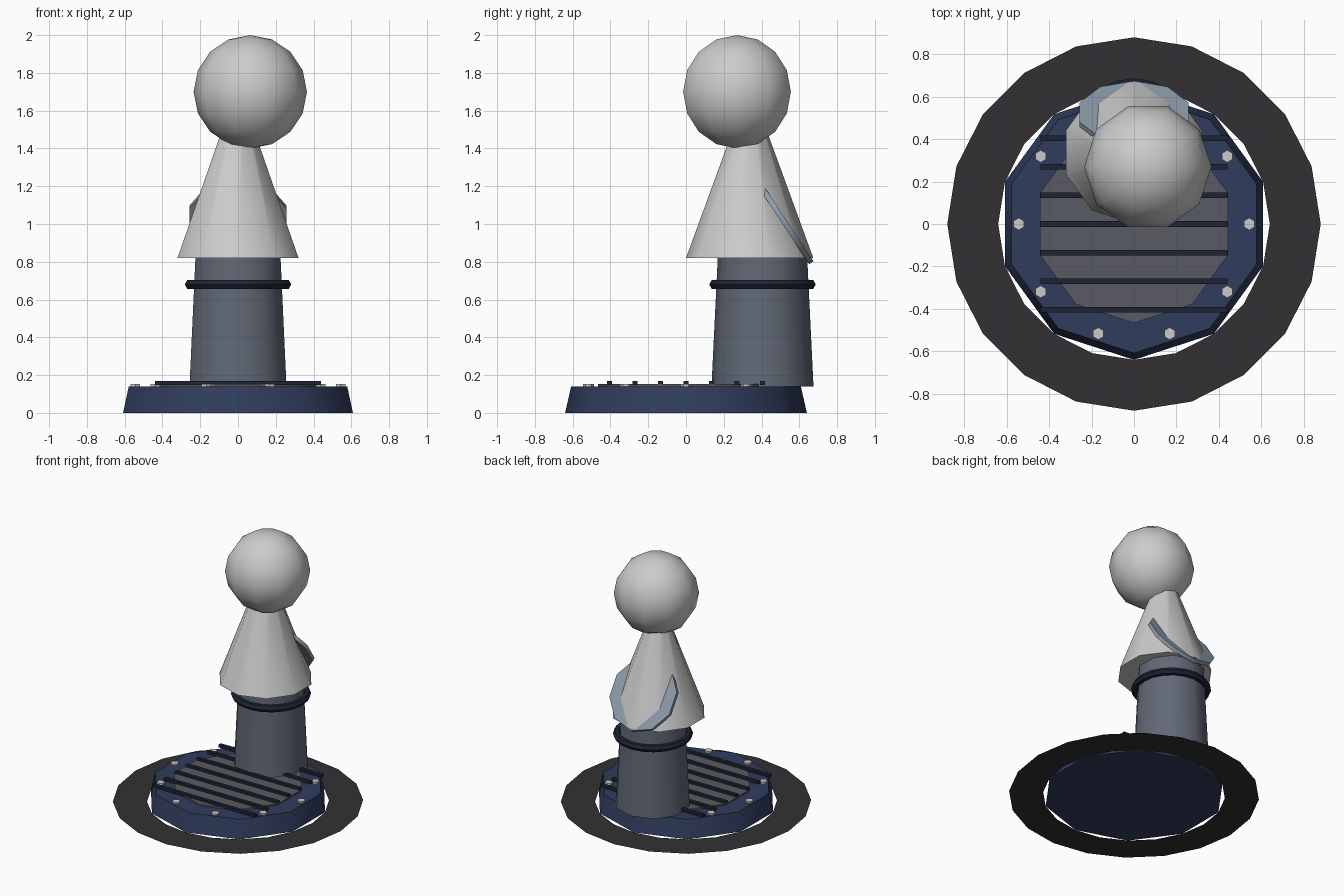
import bpy, bmesh
from math import sin, cos, pi, radians, atan2
from mathutils import Matrix

if "Cube" in bpy.data.objects:
    bpy.data.objects.remove(bpy.data.objects["Cube"])


def material(name, rgb):
    m = bpy.data.materials.new(name)
    m.diffuse_color = (*rgb, 1)
    m.use_nodes = True
    m.node_tree.nodes["Principled BSDF"].inputs["Base Color"].default_value = m.diffuse_color
    return m


navy = material("navy", (0.03, 0.046, 0.11))
dark = material("dark_navy", (0.012, 0.017, 0.032))
soot = material("soot", (0.032, 0.03, 0.034))
steel = material("steel", (0.1, 0.105, 0.125))
slate = material("slate", (0.12, 0.14, 0.18))
pale_blue = material("pale_blue", (0.27, 0.33, 0.41))


def finish(name, bm, mat, loc=(0, 0, 0), rot=(0, 0, 0), smooth=True):
    me = bpy.data.meshes.new(name)
    bm.to_mesh(me)
    bm.free()
    ob = bpy.data.objects.new(name, me)
    bpy.context.collection.objects.link(ob)
    ob.location, ob.rotation_euler = loc, rot
    if mat:
        me.materials.append(mat)
    if smooth:
        bpy.ops.object.select_all(action='DESELECT')
        ob.select_set(True)
        bpy.context.view_layer.objects.active = ob
        bpy.ops.object.shade_smooth_by_angle(angle=radians(40))
    return ob


def lathe(name, profile, sides, mat=None, start=pi / 2, cap=True, loop=False, **kw):
    """Spin (radius, z) points around z; cap the ends or close the profile."""
    bm = bmesh.new()
    rings = [[bm.verts.new((r * cos(start + 2 * pi * i / sides),
                            r * sin(start + 2 * pi * i / sides), z))
              for i in range(sides)] for r, z in profile]
    pairs = list(zip(rings, rings[1:])) + ([(rings[-1], rings[0])] if loop else [])
    for a, b in pairs:
        for i in range(sides):
            j = (i + 1) % sides
            bm.faces.new((a[i], a[j], b[j], b[i]))
    if cap:
        bm.faces.new(rings[0][::-1])
        bm.faces.new(rings[-1])
    bmesh.ops.remove_doubles(bm, verts=bm.verts, dist=1e-5)
    if cap or loop or profile[0][0] < 1e-6:
        bmesh.ops.recalc_face_normals(bm, faces=bm.faces)
    return finish(name, bm, mat, **kw)


# flat scorched ring on the ground
lathe("ground_ring", [(0.88, 0), (0.64, 0)], 20, soot, cap=False, smooth=False)

# tapered ten-sided base and inset grate plate
lathe("base", [(0.64, 0), (0.608, 0.14)], 10, navy)
lathe("grate_plate", [(0.467, 0.135), (0.467, 0.152)], 10, steel)

# grate bars
bm = bmesh.new()
for k in range(-3, 4):
    bmesh.ops.create_cube(bm, size=1, matrix=Matrix.Translation((0, k * 0.135, 0.159))
                          @ Matrix.Diagonal((0.88, 0.026, 0.022, 1)))
finish("grate_bars", bm, dark, smooth=False)

# hexagonal bolts around the base rim
for i in range(10):
    a = 2 * pi * i / 10
    lathe(f"bolt_{i}", [(0.029, 0.135), (0.029, 0.153)], 6,
          loc=(0.543 * cos(a), 0.543 * sin(a), 0), smooth=False)

# rear column with its collar
lathe("column", [(0.27, 0.14), (0.237, 0.82)], 10, slate, loc=(0, 0.405, 0))
collar = [(0.255 + 0.027 * cos(i * pi / 3), 0.68 + 0.027 * sin(i * pi / 3)) for i in range(6)]
lathe("collar", collar, 20, dark, cap=False, loop=True, loc=(0, 0.405, 0))

# conical body
lathe("body", [(0.337, 0.82), (0.06, 1.577)], 10, loc=(0, 0.337, 0))

# tilted disc breaking through the back of the body
lathe("back_disc", [(0.27, -0.014), (0.27, 0.014)], 10, pale_blue,
      loc=(0, 0.515, 1.02), rot=(-atan2(0.835, 0.55), 0, 0))

# round head
head = [(0.3 * sin(pi * i / 8), -0.3 * cos(pi * i / 8)) for i in range(9)]
lathe("head", head, 10, start=0, cap=False, loc=(0.065, 0.27, 1.7))
